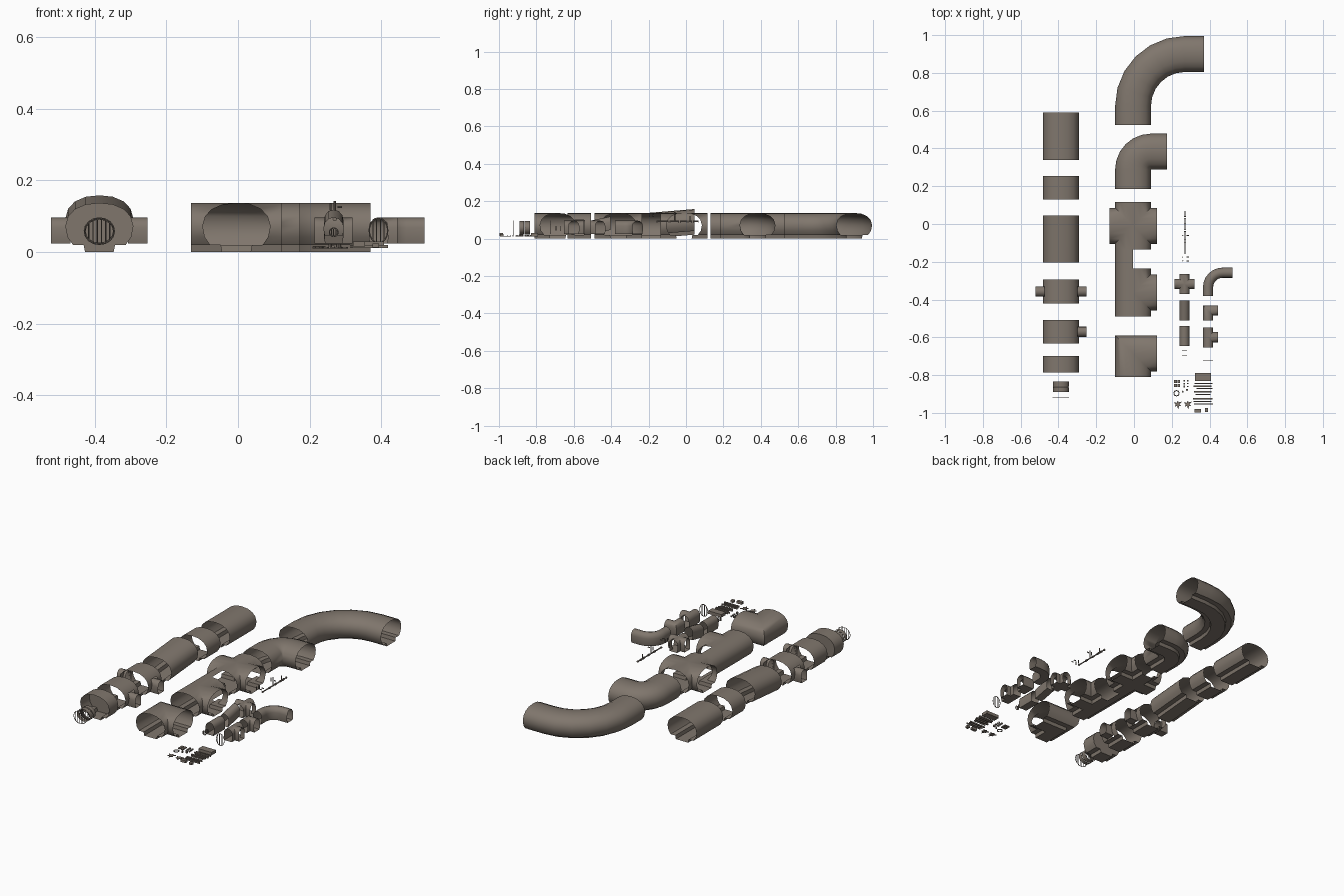
import bpy, bmesh, math
from mathutils import Vector

if "Cube" in bpy.data.objects:
    bpy.data.objects.remove(bpy.data.objects["Cube"])

mat = bpy.data.materials.new("weathered_stone")
mat.diffuse_color = (0.215, 0.182, 0.152, 1)
mat.use_nodes = True
mat.node_tree.nodes["Principled BSDF"].inputs["Base Color"].default_value = mat.diffuse_color


def finish(bm, name, smooth=True):
    bmesh.ops.remove_doubles(bm, verts=bm.verts, dist=0.0004)
    bmesh.ops.recalc_face_normals(bm, faces=bm.faces)
    me = bpy.data.meshes.new(name)
    bm.to_mesh(me)
    bm.free()
    me.materials.append(mat)
    ob = bpy.data.objects.new(name, me)
    bpy.context.collection.objects.link(ob)
    if smooth:
        bpy.ops.object.select_all(action='DESELECT')
        ob.select_set(True)
        bpy.context.view_layer.objects.active = ob
        bpy.ops.object.shade_smooth_by_angle(angle=math.radians(35))


def mirrored(half):
    return half + [(-u, z) for u, z in half[-2:0:-1]]


# tunnel cross-sections: big one has a water channel and two walkways
BIG = mirrored([(0, 0), (.04, 0), (.044, .02), (.074, .02), (.089, .042), (.095, .072),
                (.087, .1), (.068, .12), (.038, .133), (0, .137)])
SMALL = mirrored([(0, .024), (.024, .024), (.027, .04), (.027, .068), (.024, .081),
                  (.014, .092), (0, .096)])


def loft(bm, rings, skip=None):
    rings = [[bm.verts.new(p) for p in r] for r in rings]
    for k, (a, b) in enumerate(zip(rings, rings[1:])):
        for i in range(len(a)):
            j = (i + 1) % len(a)
            if skip and skip(k, a[i].co, a[j].co):
                continue
            bm.faces.new((a[i], a[j], b[j], b[i]))


def ring(prof, x, y, ang, dz=0):
    # heading 0 runs to +y, positive turns towards +x
    return [(x + math.cos(ang) * u, y - math.sin(ang) * u, z + dz) for u, z in prof]


def straight(name, prof, x, y0, y1, rise=0, arms=(), cap=False):
    bm = bmesh.new()
    ym = (y0 + y1) / 2
    ys = [y0, ym - .026, ym + .026, y1] if arms else [y0, y1]

    def doorway(k, a, b):
        return k == 1 and any((a.x - x) * s > .07 and (b.x - x) * s > .07
                              and min(a.z, b.z) >= .019 and max(a.z, b.z) < .11 for s in arms)
    loft(bm, [ring(prof, x, y, 0, rise * (y - y0) / (y1 - y0)) for y in ys], doorway)
    for s in arms:
        loft(bm, [ring(SMALL, x + s * d, ym, math.pi / 2) for d in (.08, .135)])
    if cap:
        bm.faces.new([bm.verts.new(p) for p in ring(prof, x, y1, 0)])
    finish(bm, name)


def bend(name, prof, x, y0, lead, radius, tail, n=6):
    bm = bmesh.new()
    rings = [ring(prof, x, y0, 0)]
    cx, cy = x + radius, y0 + lead
    for i in range(n + 1):
        a = math.pi / 2 * i / n
        rings.append(ring(prof, cx - radius * math.cos(a), cy + radius * math.sin(a), a))
    rings.append(ring(prof, cx + tail, cy + radius, math.pi / 2))
    loft(bm, rings)
    finish(bm, name)


def junction(name, prof, x, y, length, dirs):
    # arms are mitred against whichever neighbouring arms exist
    bm = bmesh.new()
    for dx, dy in dirs:
        rx, ry = dy, -dx
        start, end = [], []
        for u, z in prof:
            s = 1 if u > 0 else -1
            side = (rx * s, ry * s) in dirs
            other = (-rx * s, -ry * s) in dirs
            back = (-dx, -dy) in dirs
            k = 1 if side else (0 if back else -1 if other else 0)
            for lst, d in ((start, k * abs(u)), (end, length)):
                lst.append((x + rx * u + dx * d, y + ry * u + dy * d, z))
        loft(bm, [start, end])
    finish(bm, name)


N, S, E, W = (0, 1), (0, -1), (1, 0), (-1, 0)

# left row of big tunnels
L = -.387
straight("long_tunnel", BIG, L, .34, .59)
straight("short_tunnel", BIG, L, .13, .255)
straight("ramp_tunnel", BIG, L, -.205, .045, rise=.021)
straight("tunnel_two_side_doors", BIG, L, -.42, -.295, arms=(-1, 1))
straight("tunnel_one_side_door", BIG, L, -.633, -.508, arms=(1,))
straight("tunnel_dead_end", BIG, L, -.785, -.70, cap=True)

# middle row of big tunnels
C = -.005
bend("wide_bend", BIG, C, .525, .1, .275, .1)
bend("tight_bend", BIG, C, .185, .103, .0955, .083)
junction("crossing", BIG, C, -.01, .126, [N, S, E, W])
junction("tee_junction", BIG, C, -.362, .127, [N, S, E])
junction("square_corner", BIG, C, -.685, .126, [S, E])
bm = bmesh.new()
half = [p for p in BIG if p[0] <= 0]
half = half[1:] + half[:1]
lo, hi = (ring(half, C, y, 0) for y in (-.236, -.135))
loft(bm, [lo, hi], lambda k, a, b: abs(a.x - C) < .001 and abs(b.x - C) < .001)
finish(bm, "half_tunnel")

# small tunnels
A, B = .267, .392
junction("small_crossing", SMALL, A, -.317, .053, [N, S, E, W])
straight("small_ramp", SMALL, A, -.51, -.405, rise=.022)
straight("small_straight", SMALL, A, -.645, -.54)
bend("small_bend", SMALL, B, -.38, .045, .077, .052)
junction("small_corner", SMALL, B, -.458, .053, [S, E])
junction("small_tee", SMALL, B, -.6, .053, [N, S, E])


# props
def add_box(bm, c, size):
    r = bmesh.ops.create_cube(bm, size=1)
    for v in r['verts']:
        v.co = Vector(c) + Vector([a * b for a, b in zip(v.co, size)])


def add_rod(bm, p, q, r, n=8):
    p, q = Vector(p), Vector(q)
    d = q - p
    m = d.to_track_quat('Z', 'Y').to_matrix().to_4x4()
    m.translation = (p + q) / 2
    bmesh.ops.create_cone(bm, cap_ends=True, segments=n, radius1=r, radius2=r,
                          depth=d.length, matrix=m)


def grate(name, x, y, zc, rx, rz, bars):
    # oval frame with upright bars
    bm = bmesh.new()
    pts = [(x + rx * math.cos(a), y, zc + rz * math.sin(a))
           for a in [i * math.tau / 16 for i in range(16)]]
    for p, q in zip(pts, pts[1:] + pts[:1]):
        add_rod(bm, p, q, .0018, 6)
    for i in range(bars):
        t = -1 + 2 * (i + 1) / (bars + 1)
        h = rz * math.sqrt(1 - t * t)
        add_rod(bm, (x + rx * t, y, zc - h), (x + rx * t, y, zc + h), .0016, 6)
    finish(bm, name)


grate("round_grate", L, -.92, .058, .042, .037, 6)
grate("small_grate", B, -.725, .06, .026, .035, 4)
grate("drain_grate_front", A, -.695, .055, .012, .012, 3)
grate("drain_grate_back", A, -.67, .055, .012, .012, 3)

# round pipe outlet with grates at both ends
bm = bmesh.new()
circ = [(.042 * math.cos(i * math.tau / 16), .058 + .036 * math.sin(i * math.tau / 16))
        for i in range(16)]
for y0, y1 in ((-.89, -.866), (-.86, -.835)):
    loft(bm, [ring(circ, L, y, 0) for y in (y0, y1)])
finish(bm, "outlet_rings")
grate("outlet_grate", L, -.863, .058, .04, .034, 6)

# row of water pipes and fittings
bm = bmesh.new()
P = .27
for y0, y1 in ((-.155, -.095), (-.085, -.04), (-.03, .005), (.015, .03), (.04, .065)):
    add_rod(bm, (P, y0, .092), (P, y1, .092), .0035)
    for y in (y0, y1):
        add_rod(bm, (P, y - .002, .092), (P, y + .002, .092), .006)
for y in (-.195, -.175, -.06):
    add_rod(bm, (P - .012, y, .115), (P - .012, y, .135), .003)
    add_rod(bm, (P + .008, y, .125), (P + .02, y, .125), .003)
add_rod(bm, (P, -.06, .092), (P, -.06, .142), .003)
add_rod(bm, (P, .022, .092), (P, .022, .12), .003)
finish(bm, "water_pipes")

# hatches, brackets and valve parts
bm = bmesh.new()
for ix in (0, 1):
    for iy in (0, 1):
        add_box(bm, (.219 + .018 * ix, -.854 + .019 * iy, .013), (.015, .016, .006))
for y in (-.86, -.845, -.83):
    add_box(bm, (.266, y, .014), (.008, .009, .008))
    add_box(bm, (.284, y, .014), (.009, .006, .008))
add_rod(bm, (.258, -.887, .01), (.258, -.887, .022), .005)
add_rod(bm, (.28, -.878, .01), (.28, -.878, .022), .006)
finish(bm, "hatches_and_brackets", False)
bm = bmesh.new()
pts = [(.225 + .014 * math.cos(i * math.tau / 12), -.896 + .014 * math.sin(i * math.tau / 12), .014)
       for i in range(12)]
for p, q in zip(pts, pts[1:] + pts[:1]):
    add_rod(bm, p, q, .003, 6)
finish(bm, "valve_wheel")

# rubble splats: flat irregular stars
for name, cx in (("debris_left", .232), ("debris_right", .285)):
    bm = bmesh.new()
    star = []
    for i in range(12):
        r = (.026, .012, .019, .01)[i % 4]
        a = i * math.tau / 12 + .6
        star.append((r * math.cos(a), r * math.sin(a)))
    loft(bm, [[(cx + u, -.955 + v, z) for u, v in star] for z in (.01, .014)])
    for z in (.01, .014):
        bm.faces.new([bm.verts.new((cx + u, -.955 + v, z)) for u, v in star])
    finish(bm, name, False)

# stair block, planks, rails and bricks
bm = bmesh.new()
add_box(bm, (.365, -.81, .02), (.086, .04, .018))
for y, x0, x1, w in ((-.845, .32, .415, .005), (-.858, .315, .41, .008), (-.872, .33, .415, .005),
                     (-.888, .318, .41, .008), (-.903, .325, .405, .004), (-.925, .312, .415, .006),
                     (-.94, .315, .41, .004), (-.953, .318, .418, .005)):
    add_box(bm, ((x0 + x1) / 2, y, .015), (x1 - x0, w, .008))
add_box(bm, (.338, -.988, .022), (.034, .018, .014))
add_box(bm, (.384, -.985, .018), (.018, .02, .012))
finish(bm, "planks_and_blocks", False)
